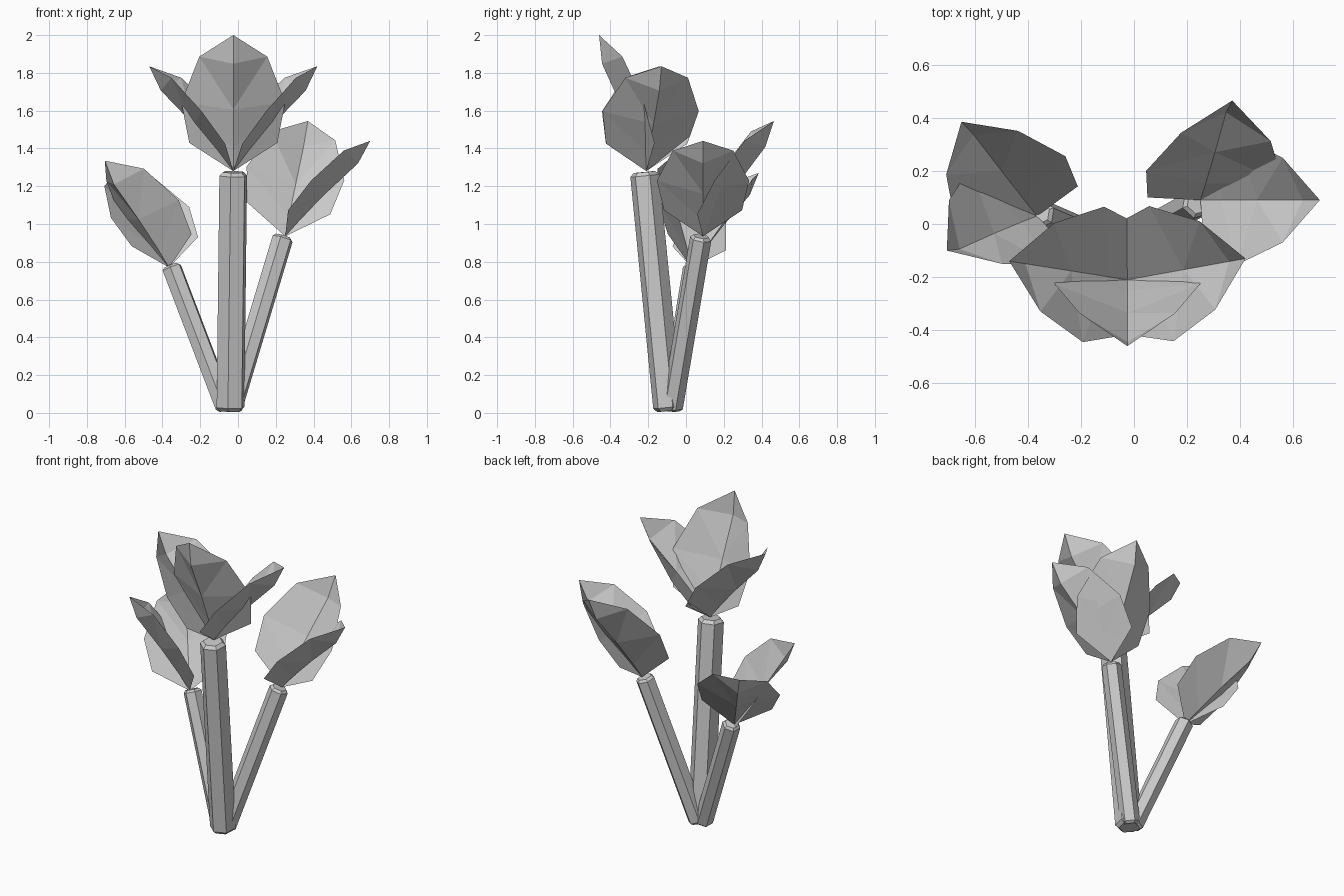
import bpy, bmesh, math
from mathutils import Vector

cube = bpy.data.objects.get("Cube")
if cube:
    bpy.data.objects.remove(cube, do_unlink=True)

grey = bpy.data.materials.new("plain_grey")
grey.use_nodes = True
grey.diffuse_color = (0.6, 0.6, 0.6, 1)
grey.node_tree.nodes["Principled BSDF"].inputs["Base Color"].default_value = (0.6, 0.6, 0.6, 1)


def add_object(name, bm):
    mesh = bpy.data.meshes.new(name)
    bm.to_mesh(mesh)
    bm.free()
    mesh.materials.append(grey)
    obj = bpy.data.objects.new(name, mesh)
    bpy.context.scene.collection.objects.link(obj)
    return obj


# Six-sided stem with chamfered ends, running from foot to head
def stem(name, foot, head, radius):
    foot, head = Vector(foot), Vector(head)
    axis = (head - foot).normalized()
    side = Vector((1, 0, 0))
    side = (side - axis * side.dot(axis)).normalized()
    front = axis.cross(side)
    length, bevel = (head - foot).length, radius * 0.25
    bm = bmesh.new()
    rings = []
    for along, r in ((0, radius - bevel), (bevel, radius),
                     (length - bevel, radius), (length, radius - bevel)):
        ring = []
        for i in range(6):
            a = math.radians(20 + 60 * i)
            ring.append(bm.verts.new(foot + axis * along
                                     + (side * math.cos(a) + front * math.sin(a)) * r))
        rings.append(ring)
    for low, high in zip(rings, rings[1:]):
        for i in range(6):
            j = (i + 1) % 6
            bm.faces.new((low[i], low[j], high[j], high[i]))
    bm.faces.new(rings[0][::-1])
    bm.faces.new(rings[-1])
    return add_object(name, bm)


# Rows of a petal: distance along, half width, rim cup, midrib bulge
ROWS = ((0.12, 0.22, -0.085, 0.0),
        (0.33, 0.26, -0.10, 0.01),
        (0.58, 0.17, -0.075, 0.033))


# Folded, cupped petal from base to tip; across sets its roll
def petal(name, base, tip, across=None):
    base, tip = Vector(base), Vector(tip)
    length = (tip - base).length
    along = (tip - base) / length
    up = Vector((0, 0, 1))
    across = Vector(across) if across else along.cross(up)
    across = (across - along * across.dot(along)).normalized()
    out = along.cross(across)
    if out.z > 0:
        out.negate()
    s = length / 0.72
    bm = bmesh.new()
    root, end = bm.verts.new(base), bm.verts.new(tip)
    ribs = [bm.verts.new(base + (along * t + out * m) * s) for t, w, n, m in ROWS]
    for sign in (-1, 1):
        rim = [bm.verts.new(base + (along * t + across * w * sign + out * n) * s)
               for t, w, n, m in ROWS]
        bm.faces.new((root, rim[0], ribs[0]))
        for i in range(2):
            bm.faces.new((ribs[i], rim[i], rim[i + 1]))
            bm.faces.new((ribs[i], rim[i + 1], ribs[i + 1]))
        bm.faces.new((ribs[2], rim[2], end))
    bmesh.ops.recalc_face_normals(bm, faces=bm.faces)
    return add_object(name, bm)


# Stems
stem("centre_stem", (-0.04, -0.095, 0.01), (-0.025, -0.22, 1.275), 0.078)
stem("left_stem", (-0.035, -0.075, 0.018), (0.24, 0.08, 0.935), 0.058)
stem("right_stem", (-0.065, -0.085, 0.02), (-0.355, 0.04, 0.78), 0.055)

# Centre flower
centre = (-0.025, -0.21, 1.28)
petal("centre_front_petal", centre, (-0.025, -0.46, 2.0))
petal("centre_left_petal", centre, (0.42, -0.13, 1.835))
petal("centre_right_petal", centre, (-0.47, -0.14, 1.835))

# Left flower
left = (0.25, 0.09, 0.935)
petal("left_outer_petal", left, (0.70, 0.09, 1.44))
petal("left_back_petal", left, (0.37, 0.465, 1.545), (0.97, -0.1, -0.15))

# Right flower
right = (-0.365, 0.03, 0.77)
petal("right_outer_petal", right, (-0.705, -0.10, 1.335), (0.63, -0.75, 0.2))
petal("right_back_petal", right, (-0.65, 0.385, 1.27), (0.87, 0.47, 0.06))
